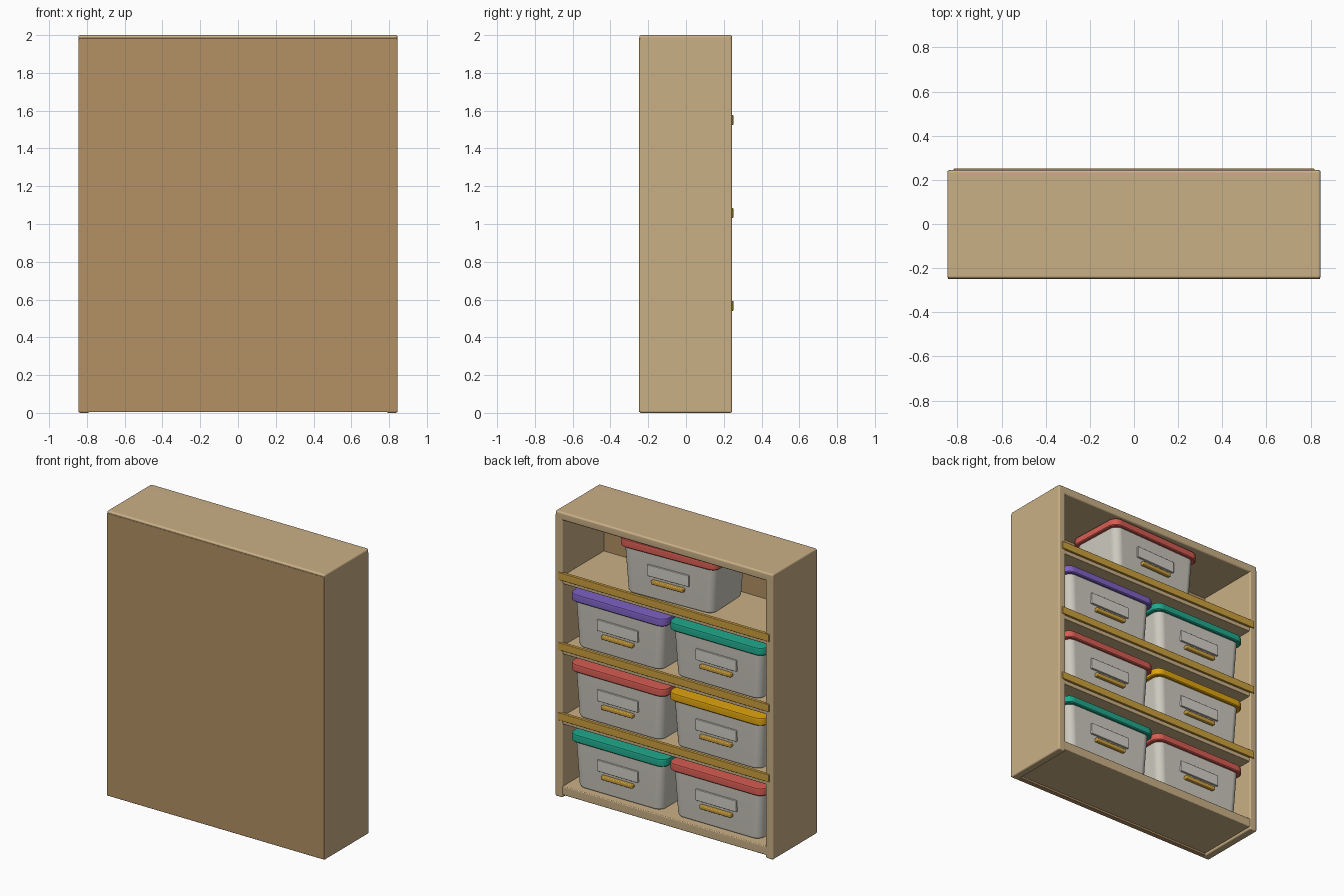
import bpy, bmesh, math
from mathutils import Matrix, Vector

if "Cube" in bpy.data.objects:
    bpy.data.objects.remove(bpy.data.objects["Cube"])


def material(name, r, g, b):
    m = bpy.data.materials.new(name)
    lin = [(c / 255 / 12.92) if c < 10 else ((c / 255 + 0.055) / 1.055) ** 2.4 for c in (r, g, b)]
    m.diffuse_color = (*lin, 1)
    m.use_nodes = True
    m.node_tree.nodes["Principled BSDF"].inputs["Base Color"].default_value = m.diffuse_color
    return m


WOOD = material("light wood", 202, 176, 134)
PANEL = material("dark wood", 180, 145, 101)
BRASS = material("brass", 205, 160, 62)
GREY = material("box grey", 204, 201, 190)
LABEL = material("label grey", 212, 209, 199)
RED = material("red", 214, 92, 82)
TEAL = material("teal", 32, 168, 140)
PURPLE = material("purple", 126, 97, 195)
YELLOW = material("yellow", 222, 163, 14)


def finish(bm, name, mat, matrix=None):
    bmesh.ops.recalc_face_normals(bm, faces=bm.faces)
    me = bpy.data.meshes.new(name)
    bm.to_mesh(me)
    bm.free()
    me.shade_smooth()
    me.set_sharp_from_angle(angle=math.radians(35))
    me.materials.append(mat)
    ob = bpy.data.objects.new(name, me)
    bpy.context.collection.objects.link(ob)
    ob.modifiers.new("normals", 'WEIGHTED_NORMAL').keep_sharp = True
    if matrix:
        ob.matrix_world = matrix
    return ob


def board(name, mat, x, y, z, bevel=0.006, matrix=None):
    """Bevelled block between (min, max) pairs."""
    bm = bmesh.new()
    bmesh.ops.create_cube(bm, size=1)
    for v in bm.verts:
        v.co = Vector([(a + b) / 2 + c * (b - a) for c, (a, b) in zip(v.co, (x, y, z))])
    bmesh.ops.bevel(bm, geom=bm.edges[:], offset=bevel, segments=3, profile=0.5, affect='EDGES')
    return finish(bm, name, mat, matrix)


def rounded_loft(name, mat, levels, matrix):
    """Stack of rounded rectangles: (z, half width, half depth, radius)."""
    bm = bmesh.new()
    rings = []
    for z, hx, hy, r in levels:
        ring = []
        for k, (sx, sy) in enumerate(((1, 1), (-1, 1), (-1, -1), (1, -1))):
            for i in range(7):
                a = math.pi / 2 * (k + i / 6)
                ring.append(bm.verts.new((sx * (hx - r) + r * math.cos(a),
                                          sy * (hy - r) + r * math.sin(a), z)))
        rings.append(ring)
    n = len(rings[0])
    for lo, hi in zip(rings, rings[1:]):
        for i in range(n):
            bm.faces.new((lo[i], lo[(i + 1) % n], hi[(i + 1) % n], hi[i]))
    bm.faces.new(rings[0][::-1])
    bm.faces.new(rings[-1])
    return finish(bm, name, mat, matrix)


# Cabinet shell
W, YB, YF = 0.845, -0.247, 0.244
for s, side in ((-1, "left"), (1, "right")):
    board(side + "_side", WOOD, sorted((s * W, s * 0.787)), (YB, YF), (0, 1.98), 0.01)
board("top_board", WOOD, (-W, W), (YB, YF), (1.943, 2.0), 0.012)
board("bottom_board", WOOD, (-0.8, 0.8), (YB + 0.005, YF - 0.004), (0.018, 0.08))
board("back_panel", PANEL, (-W + 0.002, W - 0.002), (-0.25, -0.215), (0.004, 1.985), 0.004)

# Shelves with brass front strips
floors = [0.08 + 0.492 * i for i in range(4)]
for z in floors[1:]:
    board("shelf", WOOD, (-0.8, 0.8), (-0.23, 0.236), (z - 0.06, z), 0.005)
    board("shelf_strip", BRASS, (-0.818, 0.818), (0.228, 0.251), (z - 0.032, z + 0.021), 0.004)


def storage_box(x, z, lid, turn=0.0):
    m = Matrix.Translation((x, 0.012, z)) @ Matrix.Rotation(math.radians(turn), 4, 'Z')
    # Tapered tub with rounded lower edge
    rounded_loft("box_body", GREY, [(0.001, 0.312, 0.168, 0.04), (0.005, 0.322, 0.178, 0.05),
                                    (0.018, 0.33, 0.186, 0.055), (0.335, 0.35, 0.196, 0.055)], m)
    # Lid with softened rim
    rounded_loft("box_lid", lid, [(0.326, 0.367, 0.209, 0.055), (0.332, 0.373, 0.215, 0.06),
                                  (0.368, 0.373, 0.215, 0.06), (0.377, 0.369, 0.211, 0.056),
                                  (0.381, 0.36, 0.202, 0.05)], m)
    # Label plate and pull handle
    board("box_label", LABEL, (-0.158, 0.158), (0.18, 0.204), (0.163, 0.242), 0.004, m)
    board("box_handle", BRASS, (-0.122, 0.122), (0.18, 0.215), (0.116, 0.142), 0.006, m)


# Storage boxes, two per bay and one on top
for z, (left, right) in zip(floors, ((RED, TEAL), (YELLOW, RED), (TEAL, PURPLE))):
    storage_box(-0.382, z, left)
    storage_box(0.382, z, right)
storage_box(0.0, floors[3], RED, 2.3)
